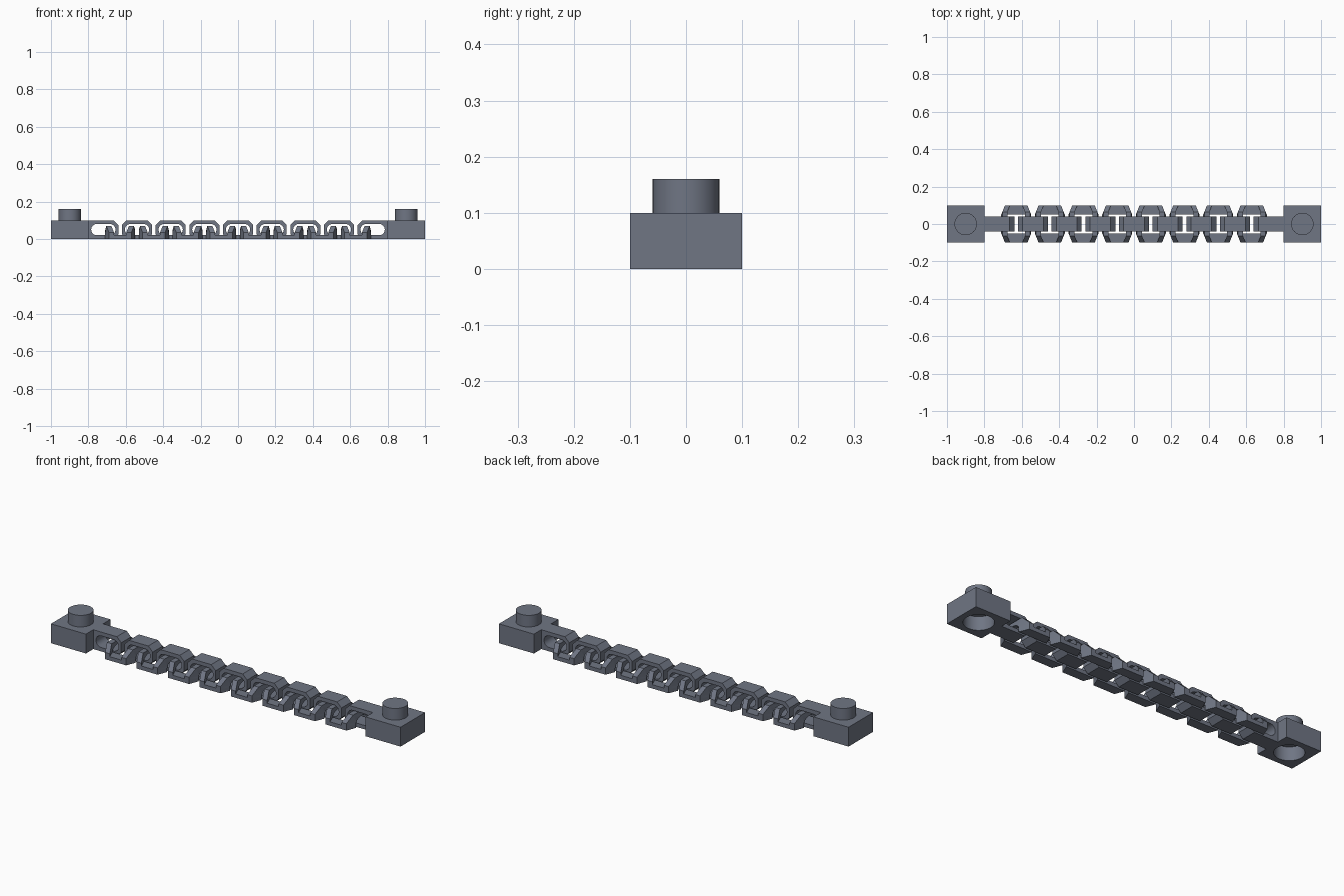
import bpy, bmesh, math
from mathutils import Vector

if "Cube" in bpy.data.objects:
    bpy.data.objects.remove(bpy.data.objects["Cube"])

grey = bpy.data.materials.new("slate grey")
grey.diffuse_color = (0.16, 0.18, 0.23, 1)
grey.use_nodes = True
grey.node_tree.nodes["Principled BSDF"].inputs["Base Color"].default_value = grey.diffuse_color


def finish(bm, name):
    bmesh.ops.recalc_face_normals(bm, faces=bm.faces[:])
    me = bpy.data.meshes.new(name)
    bm.to_mesh(me)
    bm.free()
    me.materials.append(grey)
    ob = bpy.data.objects.new(name, me)
    bpy.context.collection.objects.link(ob)
    bpy.ops.object.select_all(action='DESELECT')
    ob.select_set(True)
    bpy.context.view_layer.objects.active = ob
    bpy.ops.object.shade_smooth_by_angle(angle=math.radians(30))
    return ob


def prism(bm, loops, place, depth):
    """Fill closed 2D loops (outline plus holes) and extrude by depth."""
    edges = []
    for loop in loops:
        vs = [bm.verts.new(place(a, b)) for a, b in loop]
        edges += [bm.edges.new((vs[i], vs[i - 1])) for i in range(len(vs))]
    res = bmesh.ops.triangle_fill(bm, edges=edges, use_beauty=True)
    faces = [g for g in res['geom'] if isinstance(g, bmesh.types.BMFace)]
    ext = bmesh.ops.extrude_face_region(bm, geom=faces, use_keep_orig=True)
    moved = [g for g in ext['geom'] if isinstance(g, bmesh.types.BMVert)]
    bmesh.ops.translate(bm, verts=moved, vec=Vector(depth))
    return moved


def circle(cx, cy, r, a0=0, a1=360, n=32):
    return [(cx + r * math.cos(math.radians(a0 + (a1 - a0) * i / n)),
             cy + r * math.sin(math.radians(a0 + (a1 - a0) * i / n))) for i in range(n + 1)]


# Upright links: narrow octagonal plates with a rounded slot
def upright_link(cx, name, end=0):
    c = 0.025
    out = []
    for sx, sz in ((1, 1), (-1, 1), (-1, -1), (1, -1)):
        pair = [(sx * 0.08, 0.05 + sz * (0.05 - c)), (sx * (0.08 - c), 0.05 + sz * 0.05)]
        if sx == end:
            pair = [(sx * 0.08, 0.05 + sz * 0.05)]
        out += pair if sx * sz > 0 else pair[::-1]
    slot = circle(0.035, 0.05, 0.03, -90, 90, 12) + circle(-0.035, 0.05, 0.03, 90, 270, 12)
    bm = bmesh.new()
    prism(bm, [out, slot], lambda x, z: (cx + x, -0.04, z), (0, 0.08, 0))
    finish(bm, name)


# Flat links: two low side rails joined by arches that pass through the slots
def flat_link(cx, name):
    bm = bmesh.new()
    for s in (-1, 1):
        rail = [(-0.08, s * 0.05), (0.08, s * 0.05), (0.06, s * 0.1), (-0.06, s * 0.1)]
        prism(bm, [rail], lambda x, y: (cx + x, y, 0), (0, 0, 0.02))
    arch = [(0.1, 0.02), (0.1, 0.035), (0.065, 0.07), (-0.065, 0.07), (-0.1, 0.035), (-0.1, 0.02)]
    arch += [(0.05 * math.cos(t), 0.02 + 0.027 * math.sin(t))
             for t in (math.pi * (1 - i / 12) for i in range(13))]
    for s in (-1, 1):
        sub = bmesh.new()
        prism(sub, [arch], lambda y, z: (s * 0.08, y, z), (-s * 0.027, 0, 0))
        for v in sub.verts:   # splay the ends inwards toward the outer sides
            v.co.x = v.co.x - s * 0.4 * max(0, abs(v.co.y) - 0.05) + cx
        tmp = bpy.data.meshes.new("tmp")
        sub.to_mesh(tmp)
        sub.free()
        bm.from_mesh(tmp)
        bpy.data.meshes.remove(tmp)
    finish(bm, name)


# End blocks with a round socket beneath and a stud on top
def end_block(cx, side):
    bm = bmesh.new()
    sq = [(cx - 0.1, -0.1), (cx + 0.1, -0.1), (cx + 0.1, 0.1), (cx - 0.1, 0.1)]
    ring = circle(cx, 0, 0.07)[:-1]
    # lower walls around the socket
    edges = []
    hole = []
    for loop in (sq, ring):
        vs = [bm.verts.new((x, y, 0)) for x, y in loop]
        edges += [bm.edges.new((vs[i], vs[i - 1])) for i in range(len(vs))]
        hole.append(vs)
    bmesh.ops.triangle_fill(bm, edges=edges, use_beauty=True)
    for vs, h in zip(hole, (0.1, 0.07)):
        top = [bm.verts.new((v.co.x, v.co.y, h)) for v in vs]
        for i in range(len(vs)):
            bm.faces.new((vs[i - 1], vs[i], top[i], top[i - 1]))
        bm.faces.new(top)
    finish(bm, side + " end block")
    bm = bmesh.new()
    prism(bm, [circle(cx, 0, 0.06)[:-1]], lambda x, y: (x, y, 0.1), (0, 0, 0.06))
    finish(bm, side + " stud")


end_block(-0.9, "left")
end_block(0.9, "right")
for k in range(-4, 5):
    upright_link(0.18 * k, "upright link", end=-1 if k == -4 else 1 if k == 4 else 0)
for k in range(8):
    flat_link(-0.63 + 0.18 * k, "flat link")
